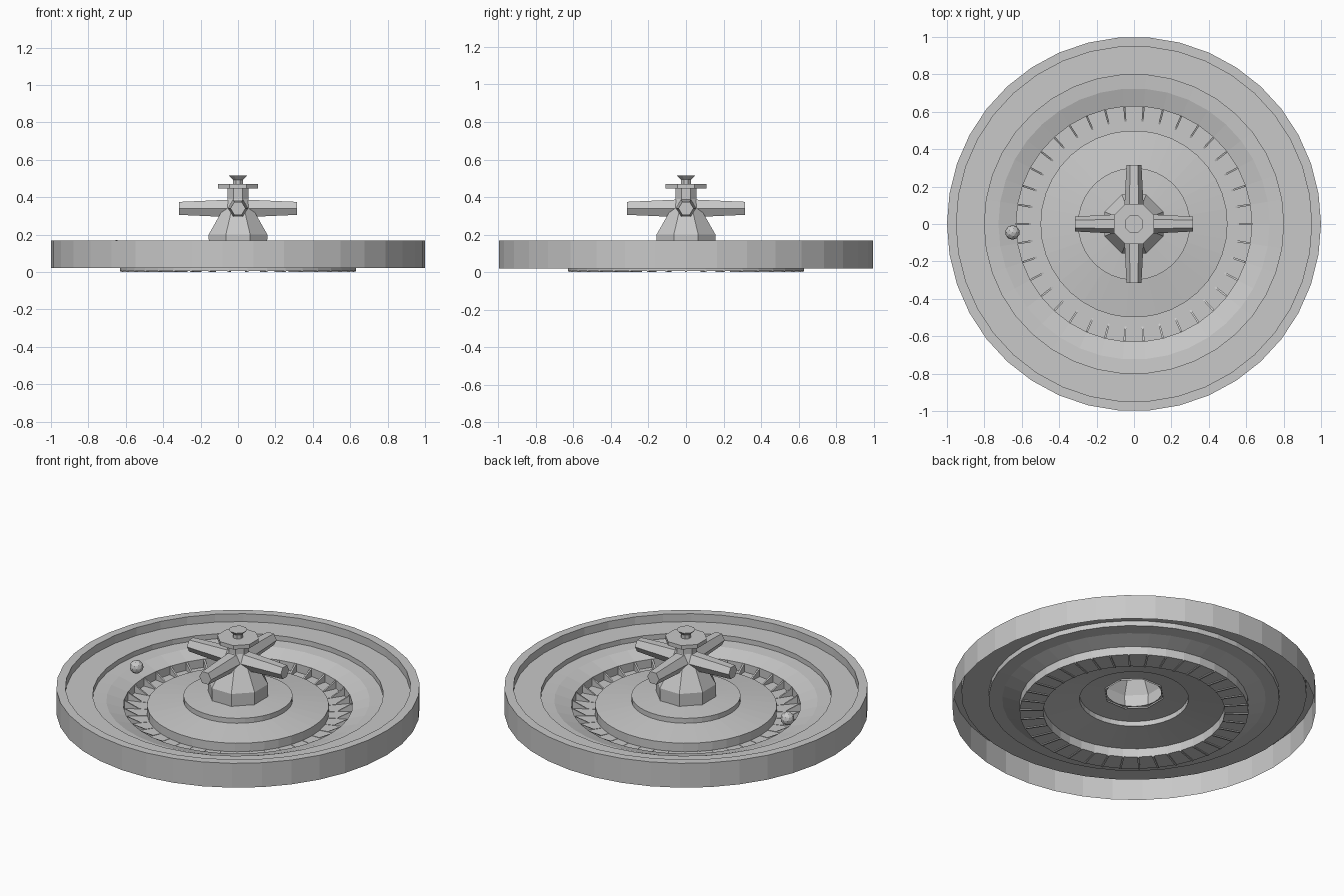
import bpy, bmesh, math
from mathutils import Matrix, Vector

if "Cube" in bpy.data.objects:
    bpy.data.objects.remove(bpy.data.objects["Cube"])

grey = bpy.data.materials.new("plain_grey")
grey.diffuse_color = (0.58, 0.58, 0.58, 1)
grey.use_nodes = True
grey.node_tree.nodes["Principled BSDF"].inputs["Base Color"].default_value = grey.diffuse_color


def finish(name, bm, normals=True):
    if normals:
        bmesh.ops.recalc_face_normals(bm, faces=bm.faces)
    me = bpy.data.meshes.new(name)
    bm.to_mesh(me)
    bm.free()
    me.materials.append(grey)
    ob = bpy.data.objects.new(name, me)
    bpy.context.collection.objects.link(ob)
    return ob


def lathe(name, profile, sides, start=0.0, cap=False):
    """Spin an (r, z) profile, listed from outside/bottom to inside/top."""
    bm = bmesh.new()
    rings = []
    for r, z in profile:
        rings.append([bm.verts.new((r * math.cos(start + math.tau * i / sides),
                                    r * math.sin(start + math.tau * i / sides), z))
                      for i in range(sides)])
    for a, b in zip(rings, rings[1:]):
        for i in range(sides):
            j = (i + 1) % sides
            bm.faces.new((a[i], a[j], b[j], b[i]))
    if cap:
        bm.faces.new(rings[-1])
    return finish(name, bm, False)


SIDES = 38  # one side per pocket

# Outer bowl: open shell with rim, ledge and sloping ball track
lathe("bowl", [(1, .02), (1, .168), (.95, .168), (.95, .12), (.80, .12),
               (.80, .09), (.725, .085), (.63, .055), (.63, .005)], SIDES)

# Wheel: pocket floor, raised disc and central step
lathe("wheel", [(.63, .005), (.50, .005), (.50, .057), (.30, .085),
                (.30, .115), (.15, .125)], SIDES)

# Pocket dividers: thin triangular fins
bm = bmesh.new()
for i in range(SIDES):
    rot = Matrix.Rotation(math.tau * i / SIDES, 3, 'Z')
    sides = [[bm.verts.new(rot @ Vector((r, y, z))) for r, z in
              ((.50, 0), (.628, 0), (.628, .052), (.55, .007), (.50, .007))]
             for y in (-.005, .005)]
    bm.faces.new(sides[0])
    bm.faces.new(sides[1][::-1])
    for k in range(5):
        n = (k + 1) % 5
        bm.faces.new((sides[0][k], sides[1][k], sides[1][n], sides[0][n]))
finish("pocket_dividers", bm)

# Octagonal hub, cap and knob (profiles give the flat-to-centre distance)
OCT = math.pi / 8


def octagon(name, profile):
    return lathe(name, [(r / math.cos(OCT), z) for r, z in profile], 8, OCT, True)


octagon("hub", [(.155, .115), (.157, .20), (.075, .345), (.055, .39), (.055, .446)])
octagon("cap", [(.05, .446), (.108, .446), (.108, .47), (.028, .47)])
octagon("knob", [(.027, .47), (.027, .493), (.048, .515)])

# Four tapered hexagonal handles
for k in range(4):
    bm = bmesh.new()
    rot = Matrix.Rotation(k * math.pi / 2, 3, 'Z')
    ends = [[bm.verts.new(rot @ Vector((x, r * math.cos(a * math.pi / 3),
                                        .34 + r * math.sin(a * math.pi / 3))))
             for a in range(6)] for x, r in ((.0, .056), (.315, .040))]
    for a in range(6):
        b = (a + 1) % 6
        bm.faces.new((ends[0][a], ends[0][b], ends[1][b], ends[1][a]))
    bm.faces.new(ends[0])
    bm.faces.new(ends[1])
    finish("handle_%d" % (k + 1), bm)

# Ball on the track
bm = bmesh.new()
bmesh.ops.create_icosphere(bm, subdivisions=2, radius=.039,
                           matrix=Matrix.Translation((-.65, -.045, .132)))
finish("ball", bm)
